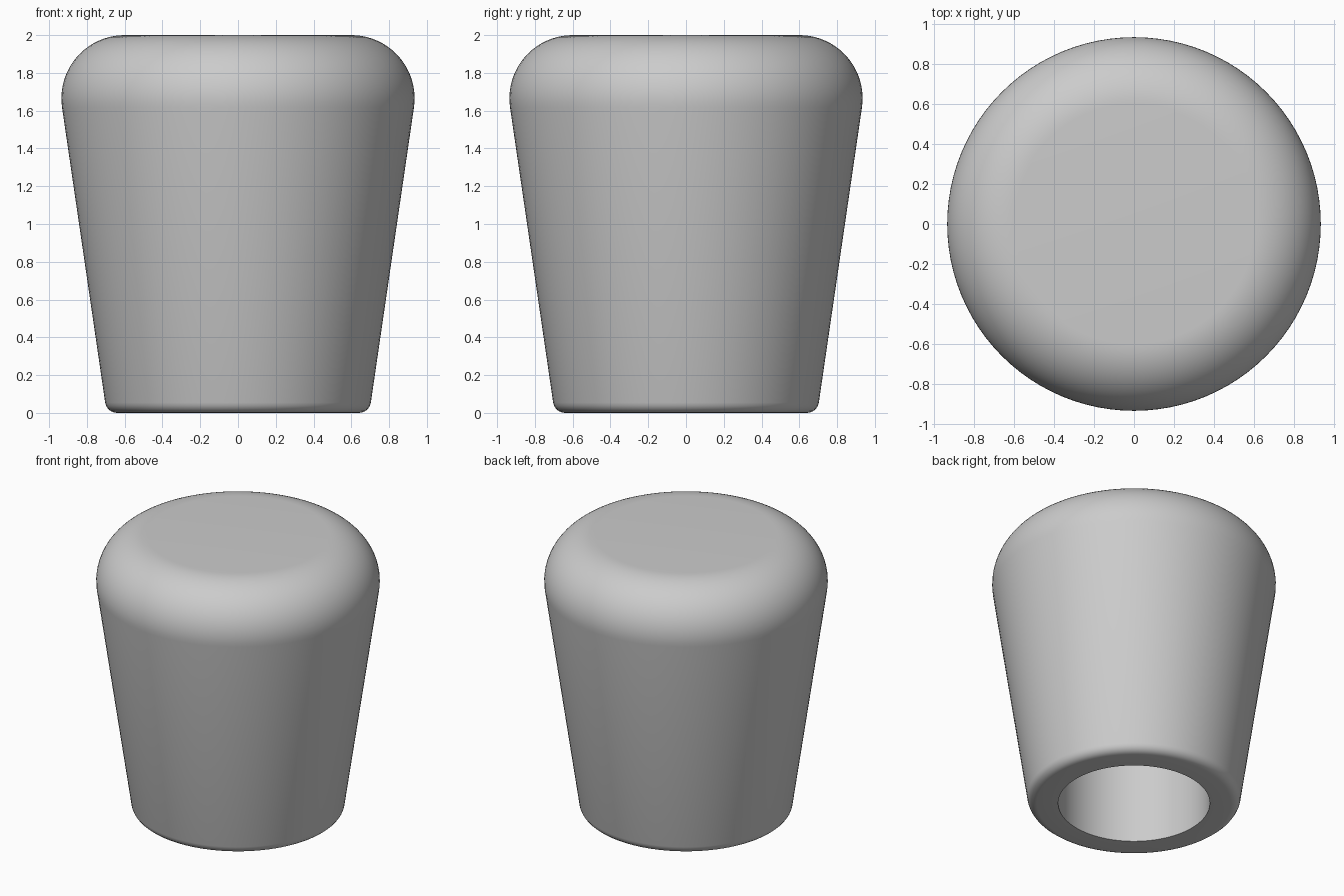
import bpy, bmesh, math
from mathutils import Vector, Matrix

cube = bpy.data.objects.get("Cube")
if cube:
    bpy.data.objects.remove(cube)

SEGMENTS = 96
TAPER = math.radians(-8.4)


def arc(cx, cz, radius, start, end, steps):
    """Points of a fillet in the profile plane."""
    angles = [start + (end - start) * i / steps for i in range(steps + 1)]
    return [(cx + radius * math.cos(a), cz + radius * math.sin(a)) for a in angles]


def lathe(name, profile, material):
    bm = bmesh.new()
    verts = [bm.verts.new((r, 0, z)) for r, z in profile]
    edges = [bm.edges.new(pair) for pair in zip(verts, verts[1:])]
    bmesh.ops.spin(bm, geom=verts + edges, cent=(0, 0, 0), axis=(0, 0, 1),
                   angle=math.tau, steps=SEGMENTS, use_duplicate=False)
    bmesh.ops.remove_doubles(bm, verts=bm.verts, dist=0.0005)
    bmesh.ops.recalc_face_normals(bm, faces=bm.faces)
    mesh = bpy.data.meshes.new(name)
    bm.to_mesh(mesh)
    bm.free()
    mesh.materials.append(material)
    obj = bpy.data.objects.new(name, mesh)
    bpy.context.collection.objects.link(obj)
    bpy.ops.object.select_all(action="DESELECT")
    obj.select_set(True)
    bpy.context.view_layer.objects.active = obj
    bpy.ops.object.shade_smooth_by_angle(angle=math.radians(35))
    return obj


grey = bpy.data.materials.new("plain grey")
grey.use_nodes = True
grey.diffuse_color = (0.6, 0.6, 0.6, 1)
grey.node_tree.nodes["Principled BSDF"].inputs["Base Color"].default_value = (0.6, 0.6, 0.6, 1)

# Blind socket, flat rim, small lower fillet, tapered wall, large crown fillet
socket = [(0, 1.2), (0.5, 1.2), (0.5, 0)]
lower_fillet = arc(0.64, 0.064, 0.064, -math.pi / 2, TAPER, 5)
crown_fillet = arc(0.6, 1.665, 0.335, TAPER, math.pi / 2, 20)
lathe("tapered_knob", socket + lower_fillet + crown_fillet + [(0, 2)], grey)
